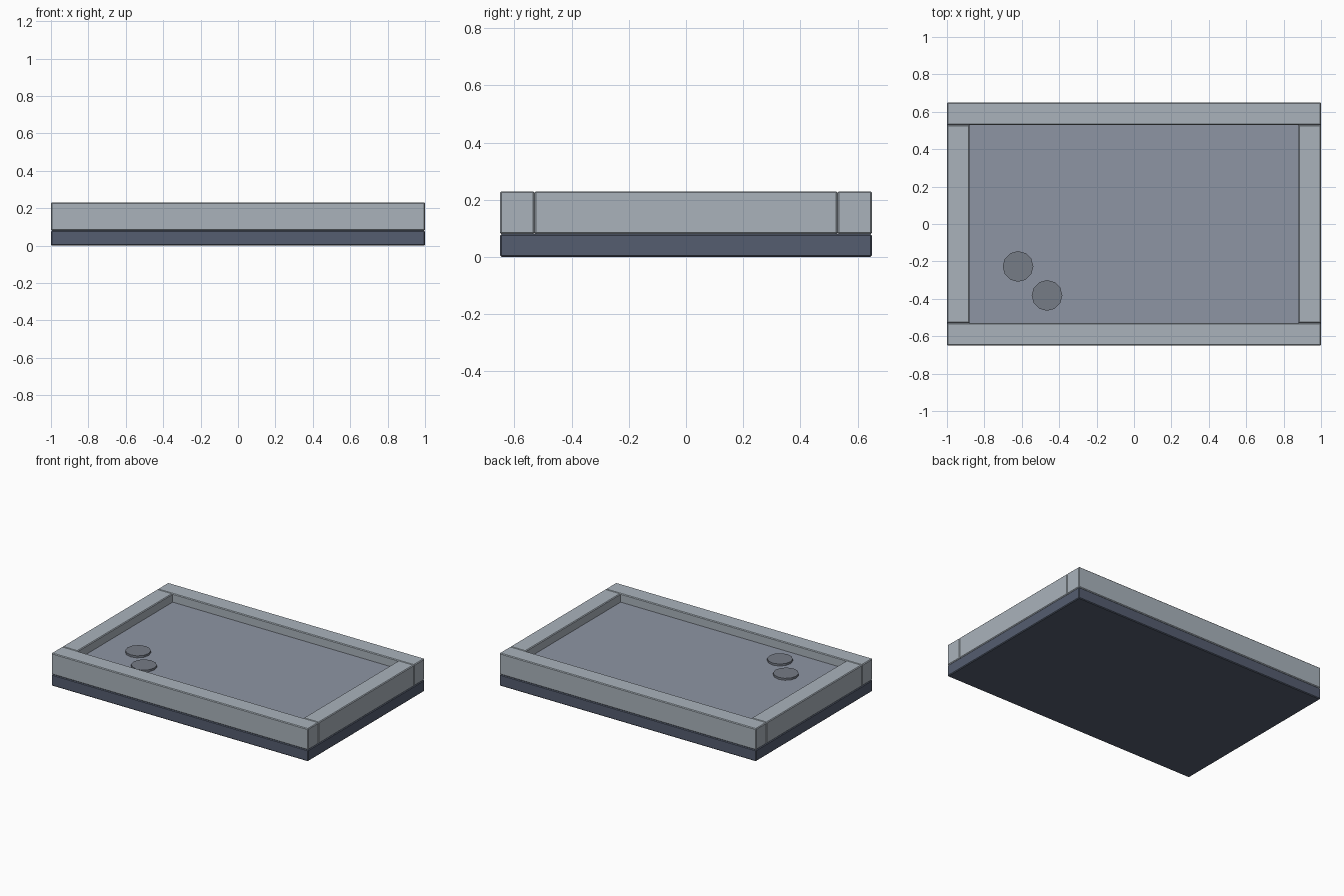
import bpy

if "Cube" in bpy.data.objects:
    bpy.data.objects.remove(bpy.data.objects["Cube"])


def box(name, x0, x1, y0, y1, z0, z1, bevel=0.005):
    bpy.ops.mesh.primitive_cube_add(size=1, location=((x0 + x1) / 2, (y0 + y1) / 2, (z0 + z1) / 2))
    ob = bpy.context.object
    ob.name = name
    ob.scale = (x1 - x0, y1 - y0, z1 - z0)
    bpy.ops.object.transform_apply(location=False, rotation=False, scale=True)
    if bevel:
        mod = ob.modifiers.new("soft_edges", "BEVEL")
        mod.width = bevel
        mod.segments = 1
    return ob


def colour(ob, name, rgb):
    mat = bpy.data.materials.get(name) or bpy.data.materials.new(name)
    mat.diffuse_color = (*rgb, 1)
    mat.use_nodes = True
    mat.node_tree.nodes["Principled BSDF"].inputs["Base Color"].default_value = mat.diffuse_color
    ob.data.materials.append(mat)


# Dark base slab
base = box("base_slab", -1, 1, -0.65, 0.65, 0, 0.08)
colour(base, "dark_slate", (0.09, 0.11, 0.16))

# Rim: long front and back kerbs, short side kerbs between them
rim = [
    box("front_rim", -1, 1, -0.65, -0.53, 0.08, 0.23),
    box("back_rim", -1, 1, 0.53, 0.65, 0.08, 0.23),
    box("left_rim", -1, -0.88, -0.53, 0.53, 0.08, 0.23),
    box("right_rim", 0.88, 1, -0.53, 0.53, 0.08, 0.23),
]
for part in rim:
    colour(part, "pale_stone", (0.40, 0.45, 0.50))

# Recessed inner surface
surface = box("inner_surface", -0.88, 0.88, -0.53, 0.53, 0.08, 0.17, 0)
colour(surface, "blue_grey", (0.27, 0.30, 0.37))

# Two thin discs near the front left corner
for i, (x, y) in enumerate([(-0.62, -0.227), (-0.465, -0.382)]):
    bpy.ops.mesh.primitive_cylinder_add(vertices=12, radius=0.082, depth=0.014, location=(x, y, 0.181))
    disc = bpy.context.object
    disc.name = f"disc_{i + 1}"
    colour(disc, "mid_grey", (0.18, 0.20, 0.24))
